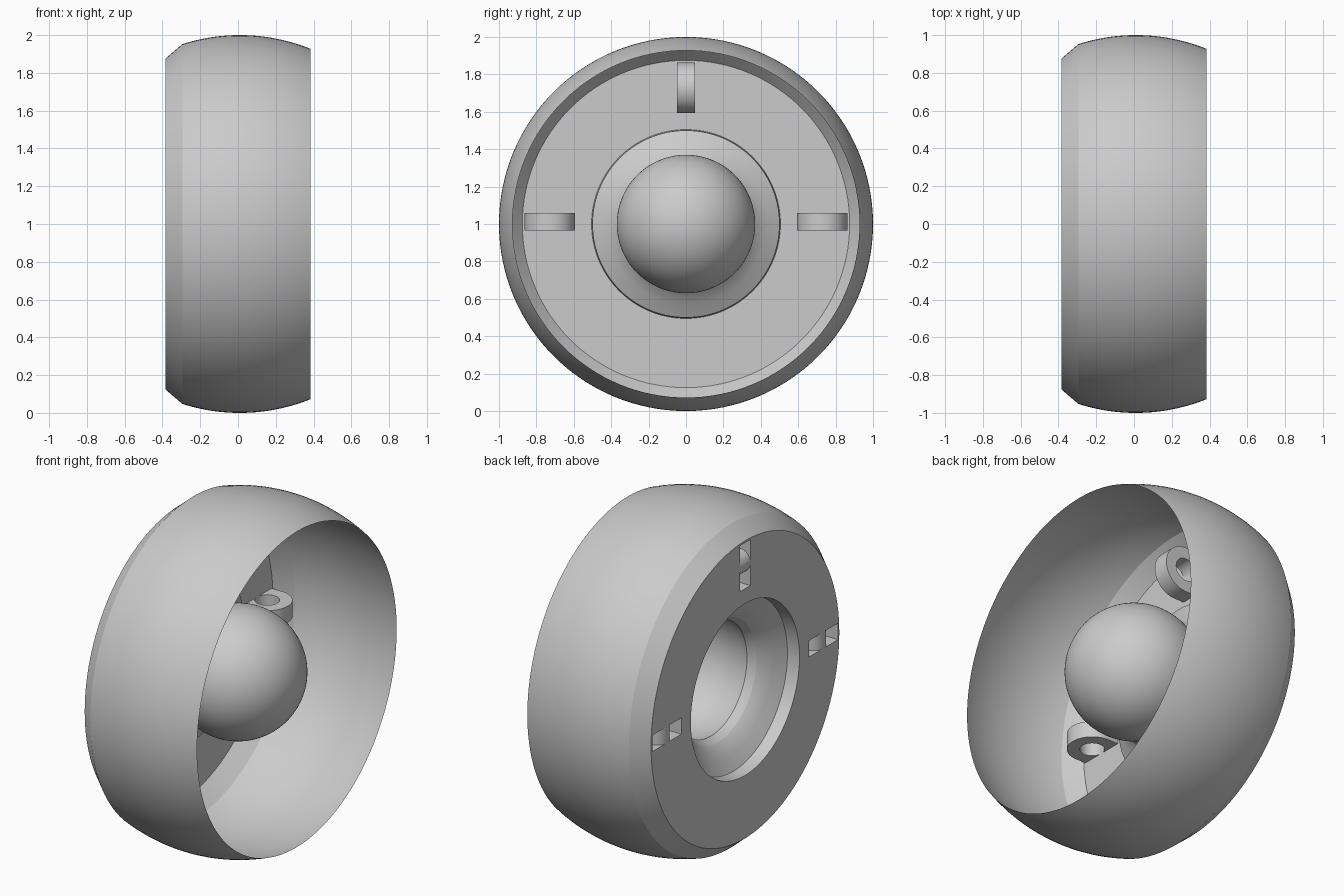
import bpy, bmesh
from math import sin, cos, pi, sqrt, asin, atan2, radians

if "Cube" in bpy.data.objects:
    bpy.data.objects.remove(bpy.data.objects["Cube"])

N = 128          # segments round the axle (x axis, height z = 1)
BACK = -0.385    # plane of the back wall
HUB_R = 0.505    # opening in the back wall
RIM_R = 0.875    # outer edge of the back wall


def finish(bm, name, angle=20):
    me = bpy.data.meshes.new(name)
    bm.to_mesh(me)
    bm.free()
    ob = bpy.data.objects.new(name, me)
    bpy.context.collection.objects.link(ob)
    bpy.ops.object.select_all(action='DESELECT')
    ob.select_set(True)
    bpy.context.view_layer.objects.active = ob
    bpy.ops.object.shade_smooth_by_angle(angle=radians(angle))
    return ob


def ring(bm, x, r):
    return [bm.verts.new((x, r * cos(2 * pi * i / N), 1 + r * sin(2 * pi * i / N)))
            for i in range(N)]


def lathe(name, profile, angle=20):
    """Revolve (x, radius) points, ordered back to front, round the axle."""
    bm = bmesh.new()
    prev = None
    for x, r in profile:
        cur = ring(bm, x, r) if r > 1e-4 else [bm.verts.new((x, 0, 1))]
        if prev:
            for i in range(N):
                j = (i + 1) % N
                if len(cur) == 1:
                    bm.faces.new((prev[i], prev[j], cur[0]))
                else:
                    bm.faces.new((prev[i], prev[j], cur[j], cur[i]))
        prev = cur
    bmesh.ops.recalc_face_normals(bm, faces=bm.faces)
    # outward: side faces must point away from the axle
    f = max(bm.faces, key=lambda f: f.calc_center_median().z)
    if f.normal.z < 0:
        bmesh.ops.reverse_faces(bm, faces=bm.faces)
    return finish(bm, name, angle)


# Outer shell: chamfer at the back, then a slice of a sphere, open in front
CX = 0.01
steps = 28
a0, a1 = asin(-0.295 - CX), asin(0.383 - CX)
arc = [a0 + (a1 - a0) * i / steps for i in range(steps + 1)]
lathe("outer_shell", [(BACK, RIM_R)] + [(CX + sin(a), cos(a)) for a in arc])

# Central ball, hollow, with a flared neck joining the back wall
BALL_R = 0.37
b0 = asin(-0.165 / BALL_R)
ball = [(BALL_R * sin(b), BALL_R * cos(b))
        for b in [b0 + (pi / 2 - b0) * i / 32 for i in range(33)]]
neck = [(BACK, HUB_R), (-0.31, 0.5), (-0.27, 0.43), (-0.24, 0.385),
        (-0.21, 0.355), (-0.185, 0.34)]
lathe("ball_and_neck", neck + ball, 14)

# Lugs: eyelet tabs on the wall, at the two sides and the top
LUG_POS, LUG_R, LUG_D, HOLE_R, HALF_W = 0.728, 0.135, 0.065, 0.0665, 0.048
CHORD = sqrt(HOLE_R ** 2 - LUG_D ** 2)
# (radial direction y,z), (width direction y,z), sideways offset
LUGS = {"lug_right": ((1, 0), (0, 1), 0.012),
        "lug_left": ((-1, 0), (0, 1), 0.012),
        "lug_top": ((0, 1), (1, 0), 0.0)}


def place(lug, u, depth, w):
    (ry, rz), (wy, wz), off = lug
    r, w = LUG_POS + u, w + off
    return (BACK + depth, ry * r + wy * w, 1 + rz * r + wz * w)


def lug_sections(n=32):
    """Matching outer and inner points of the eyelet, leg to leg."""
    outer = [(LUG_R, 0)] + [(LUG_R * cos(pi * i / n), LUG_D + LUG_R * sin(pi * i / n))
                            for i in range(n + 1)] + [(-LUG_R, 0)]
    s = atan2(-LUG_D, CHORD)
    m = len(outer) - 1
    inner = [(HOLE_R * cos(t), LUG_D + HOLE_R * sin(t))
             for t in [s + (pi - 2 * s) * i / m for i in range(m + 1)]]
    return zip(outer, inner)


for name, lug in LUGS.items():
    bm = bmesh.new()
    prev = None
    for o, i in lug_sections():
        cur = [bm.verts.new(place(lug, *p, w)) for p, w in
               ((o, -HALF_W), (o, HALF_W), (i, HALF_W), (i, -HALF_W))]
        if prev:
            for k in range(4):
                j = (k + 1) % 4
                bm.faces.new((prev[k], prev[j], cur[j], cur[k]))
        prev = cur
    bmesh.ops.recalc_face_normals(bm, faces=bm.faces)
    finish(bm, name, 30)

# Back wall: flat disc with the hub opening and a pair of slots under each lug
bm = bmesh.new()
loops = [ring(bm, BACK, RIM_R), ring(bm, BACK, HUB_R)]
for lug in LUGS.values():
    for lo, hi in ((-LUG_R, -CHORD), (CHORD, LUG_R)):
        loops.append([bm.verts.new(place(lug, u, 0, w)) for u, w in
                      ((lo, -HALF_W), (hi, -HALF_W), (hi, HALF_W), (lo, HALF_W))])
edges = [bm.edges.new((lp[i], lp[(i + 1) % len(lp)])) for lp in loops for i in range(len(lp))]
bmesh.ops.triangle_fill(bm, use_beauty=True, use_dissolve=False, edges=edges, normal=(-1, 0, 0))
bm.normal_update()
bmesh.ops.reverse_faces(bm, faces=[f for f in bm.faces if f.normal.x > 0])
finish(bm, "back_wall")
